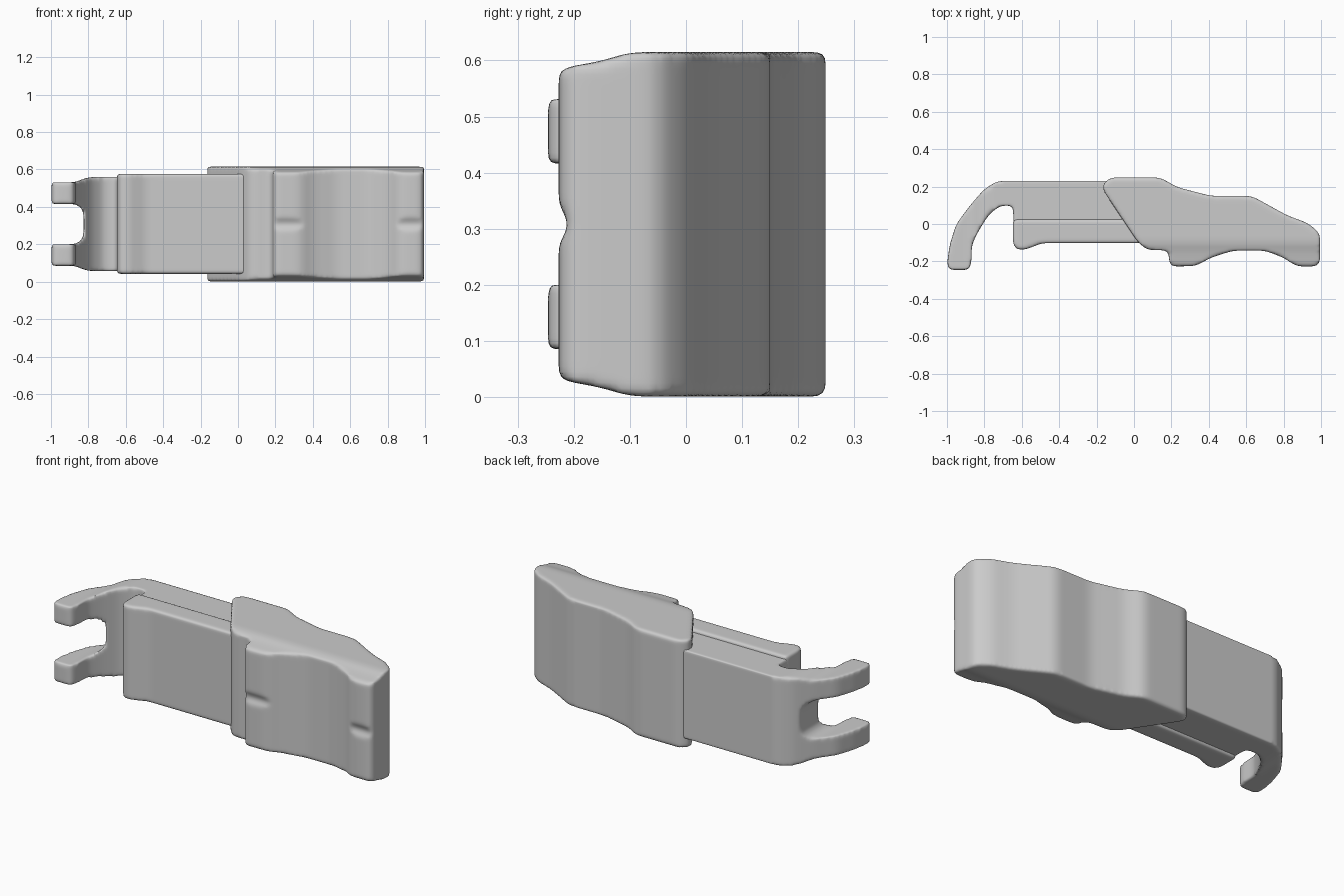
import bpy, bmesh
from mathutils import Vector

if "Cube" in bpy.data.objects:
    bpy.data.objects.remove(bpy.data.objects["Cube"])

MID = 0.308  # mirror height of the whole model


def rounded(pts, r, steps=5):
    """Fillet every corner of a closed 2D outline."""
    out, n = [], len(pts)
    for i in range(n):
        q, p, s = (Vector(pts[(i + k) % n]) for k in (-1, 0, 1))
        a = p + (q - p).normalized() * min(r, 0.45 * (q - p).length)
        b = p + (s - p).normalized() * min(r, 0.45 * (s - p).length)
        for k in range(steps + 1):
            t = k / steps
            out.append(a * (1 - t) ** 2 + p * 2 * t * (1 - t) + b * t * t)
    return out


def prism(name, plane, pts, lo, hi, r=0.03):
    """Extrude a rounded outline drawn in plane xy, xz or yz."""
    place = {"xy": lambda a, b, t: (a, b, t),
             "xz": lambda a, b, t: (a, t, b),
             "yz": lambda a, b, t: (t, a, b)}[plane]
    bm = bmesh.new()
    face = bm.faces.new([bm.verts.new(place(p.x, p.y, lo)) for p in rounded(pts, r)])
    ext = bmesh.ops.extrude_face_region(bm, geom=[face])["geom"]
    bmesh.ops.translate(bm, vec=place(0, 0, hi - lo),
                        verts=[v for v in ext if isinstance(v, bmesh.types.BMVert)])
    bmesh.ops.recalc_face_normals(bm, faces=bm.faces)
    mesh = bpy.data.meshes.new(name)
    bm.to_mesh(mesh)
    bm.free()
    ob = bpy.data.objects.new(name, mesh)
    bpy.context.collection.objects.link(ob)
    return ob


def combine(ob, cutter, operation):
    mod = ob.modifiers.new("cut", "BOOLEAN")
    mod.object, mod.operation, mod.solver = cutter, operation, "EXACT"
    bpy.context.view_layer.objects.active = ob
    bpy.ops.object.modifier_apply(modifier=mod.name)
    bpy.data.objects.remove(cutter)


def soften(ob, iterations=6):
    """Melt the edges into soft moulded ones."""
    rm = ob.modifiers.new("remesh", "REMESH")
    rm.mode, rm.voxel_size, rm.use_smooth_shade = "VOXEL", 0.01, True
    sm = ob.modifiers.new("smooth", "SMOOTH")
    sm.factor, sm.iterations = 0.5, iterations


def mirrored(pts):
    """Close a lower half outline with its reflection above MID."""
    return pts + [(a, 2 * MID - b) for a, b in reversed(pts)]


# housing with its two front pads
housing = prism("housing", "xy", [
    (-0.165, 0.215), (-0.125, 0.249), (0.14, 0.249), (0.23, 0.197), (0.41, 0.15),
    (0.63, 0.15), (0.82, 0.045), (0.93, 0.005), (0.995, -0.05), (0.995, -0.2),
    (0.975, -0.227), (0.87, -0.227), (0.8, -0.18), (0.7, -0.142), (0.53, -0.142),
    (0.41, -0.18), (0.33, -0.225), (0.19, -0.227), (0.185, -0.14), (0.07, -0.14),
    (0.015, -0.09), (-0.165, 0.18)], -0.1, 0.75, 0.035)
# side outline narrows toward the pads
combine(housing, prism("side_outline", "yz", mirrored(
    [(0.3, 0.001), (-0.1, 0.001), (-0.15, 0.017), (-0.225, 0.03), (-0.25, 0.06)]),
    -1.2, 1.2), "INTERSECT")
# shallow groove across both pads
combine(housing, prism("pad_groove", "yz", [
    (-0.3, MID - 0.05), (-0.228, MID - 0.04), (-0.208, MID),
    (-0.228, MID + 0.04), (-0.3, MID + 0.05)], -1.2, 1.2, 0.012), "DIFFERENCE")
soften(housing)

# front slab of the tail with a lip at its end
slab = prism("front_slab", "xy", [
    (-0.648, 0.025), (-0.648, -0.1), (-0.63, -0.135), (-0.585, -0.138),
    (-0.49, -0.102), (0.08, -0.102), (0.08, 0.025)], 0.042, 0.576, 0.025)
soften(slab)

# rear of the tail running into two hooked prongs
tail = prism("tail_with_hooks", "xy", [
    (0.0, 0.23), (-0.73, 0.23), (-0.8, 0.187), (-0.87, 0.107), (-0.95, 0.0),
    (-0.985, -0.11), (-1.0, -0.215), (-0.985, -0.246), (-0.885, -0.246),
    (-0.87, -0.21), (-0.867, -0.11), (-0.83, -0.035), (-0.78, 0.045),
    (-0.72, 0.097), (-0.65, 0.1), (-0.645, 0.06), (-0.645, -0.06), (0.0, -0.06)],
    -0.1, 0.75)
# front outline splits the end into the prongs
combine(tail, prism("fork_outline", "xz", mirrored([
    (-0.825, 0.27), (-0.832, 0.225), (-0.87, 0.2), (-1.05, 0.2), (-1.05, 0.085),
    (-0.87, 0.085), (-0.825, 0.064), (-0.78, 0.056), (0.1, 0.056)]),
    -0.5, 0.5), "INTERSECT")
soften(tail)
